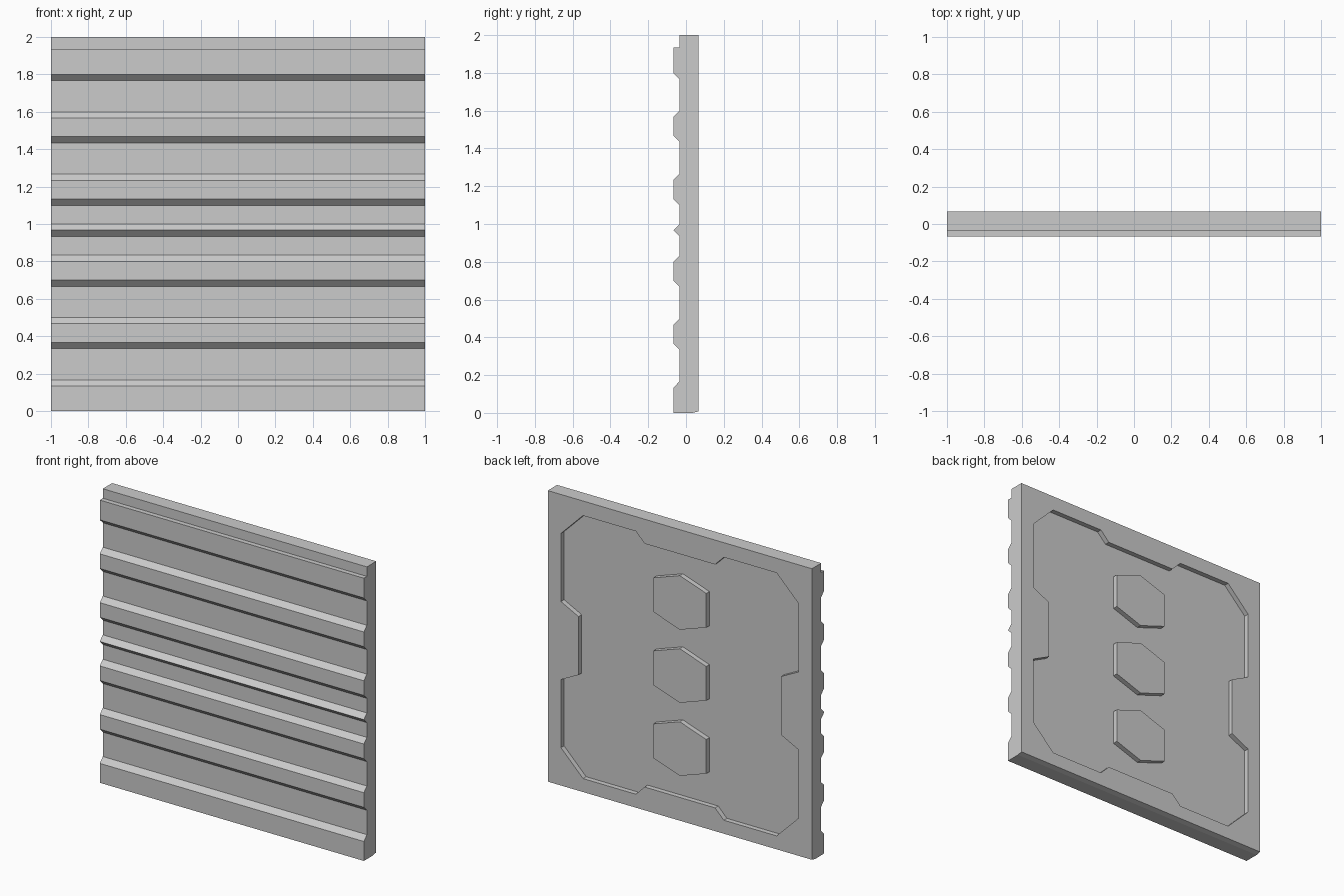
import bpy, bmesh

if "Cube" in bpy.data.objects:
    bpy.data.objects.remove(bpy.data.objects["Cube"])

BACK, BASE, RIDGE, FLOOR = 0.067, -0.034, -0.067, 0.033


def prism(name, points, to_3d, start, end):
    """Extrude a closed 2D outline between two depths."""
    bm = bmesh.new()
    rings = [[bm.verts.new(to_3d(p, d)) for p in points] for d in (start, end)]
    bm.faces.new(rings[0])
    bm.faces.new(rings[1][::-1])
    n = len(points)
    for i in range(n):
        j = (i + 1) % n
        bm.faces.new((rings[0][i], rings[1][i], rings[1][j], rings[0][j]))
    bmesh.ops.recalc_face_normals(bm, faces=bm.faces[:])
    mesh = bpy.data.meshes.new(name)
    bm.to_mesh(mesh)
    bm.free()
    obj = bpy.data.objects.new(name, mesh)
    bpy.context.collection.objects.link(obj)
    return obj


def along_x(p, d):
    return (d, p[0], p[1])


def along_y(p, d):
    return (p[0], d, p[1])


# Wall slab: side profile (y, z) with a front face of sloped ridges
profile = [(BACK, 2), (BACK, 0.008), (0.033, 0), (RIDGE, 0),
           (RIDGE, 0.133), (BASE, 0.167)]
for low, high in [(0.367, 0.467), (0.7, 0.8), (0.967, 0.967),
                  (1.133, 1.233), (1.467, 1.567)]:
    profile.append((BASE, low - 0.033))
    profile.append((RIDGE, low))
    if high > low:
        profile.append((RIDGE, high))
    profile.append((BASE, high + 0.033))
profile += [(BASE, 1.767), (RIDGE, 1.8), (RIDGE, 1.935), (BASE, 1.935), (BASE, 2)]
slab = prism("wall_slab", profile, along_x, -1, 1)

# Notched recess in the back: one quarter outline mirrored around the centre
quarter = [(0.767, 0.2), (0.9, 0.267), (0.9, 0.733), (0.733, 0.9),
           (0.333, 0.9), (0.267, 0.833)]
half = quarter + [(-x, z) for x, z in reversed(quarter)]
outline = half + [(x, -z) for x, z in reversed(half)]
outline = [(x, z + 1) for x, z in outline]
cutter = prism("recess_cutter", outline, along_y, FLOOR, 0.2)
cut = slab.modifiers.new("recess", 'BOOLEAN')
cut.operation = 'DIFFERENCE'
cut.solver = 'EXACT'
cut.object = cutter

# Bake the recess and drop the cutter
bpy.context.view_layer.update()
baked = bpy.data.meshes.new_from_object(
    slab.evaluated_get(bpy.context.evaluated_depsgraph_get()))
slab.modifiers.clear()
slab.data = baked
bpy.data.objects.remove(cutter)

# Three raised hexagonal pads standing on the recess floor
hexagon = [(0.2, 0.117), (0, 0.185), (-0.2, 0.117),
           (-0.2, -0.117), (0, -0.185), (0.2, -0.117)]
for i, centre in enumerate((0.5, 1.0, 1.5)):
    prism(f"hex_pad_{i + 1}", [(x, z + centre) for x, z in hexagon],
          along_y, FLOOR - 0.01, BACK)
